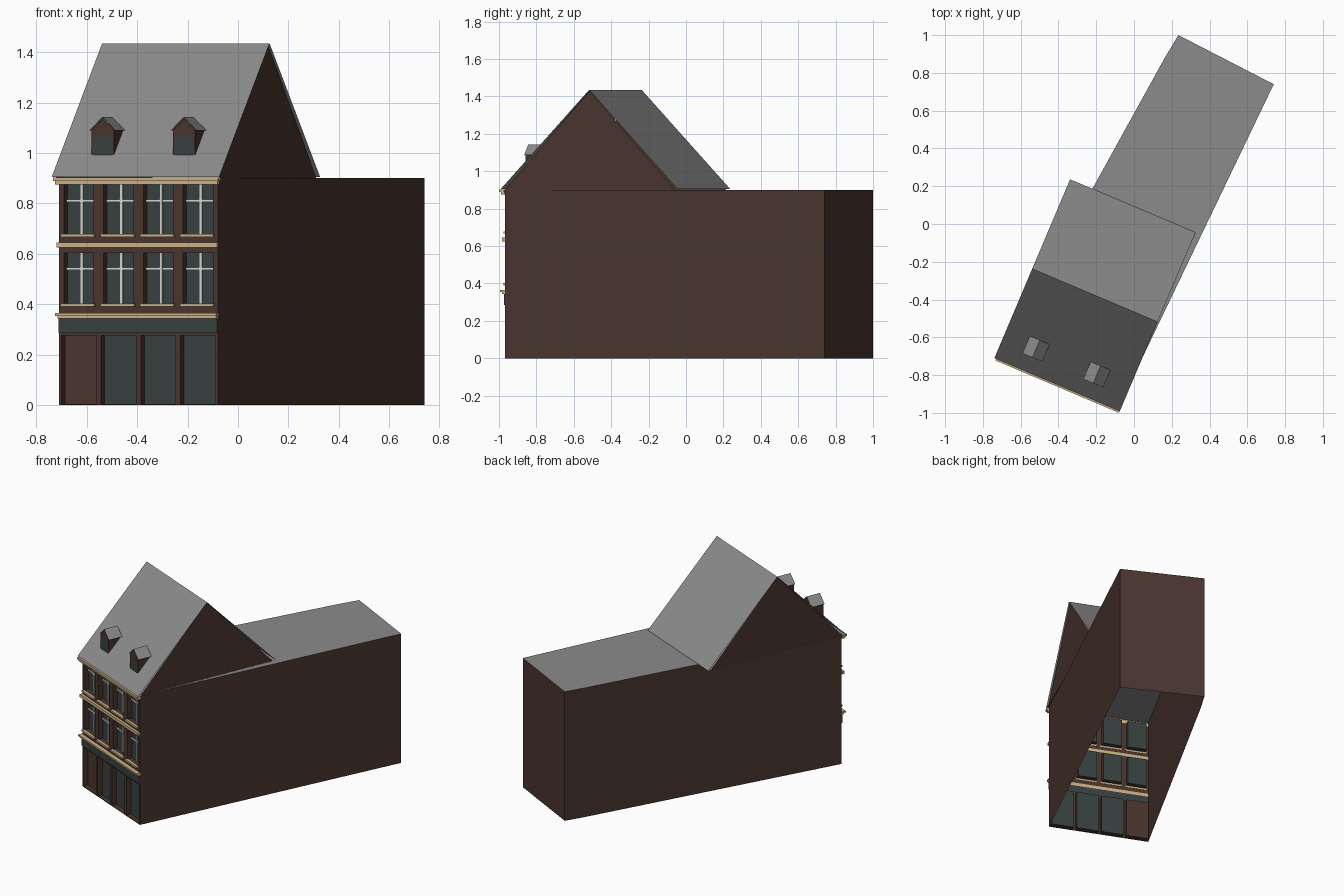
import bpy, bmesh
from mathutils import Vector

if "Cube" in bpy.data.objects:
    bpy.data.objects.remove(bpy.data.objects["Cube"])

# Local facade frame: u along the street front, v into the plot
P0 = Vector((-0.71, -0.70))
U = Vector((0.921, -0.39))
V = Vector((0.39, 0.921))
WIDTH, BAY = 0.684, 0.171


def W(u, v, z):
    p = P0 + U * u + V * v
    return (p.x, p.y, z)


def mat(name, c):
    m = bpy.data.materials.new(name)
    m.diffuse_color = (*c, 1)
    m.use_nodes = True
    m.node_tree.nodes["Principled BSDF"].inputs["Base Color"].default_value = m.diffuse_color
    return m


BRICK = mat("brown_brick", (0.068, 0.036, 0.027))
ROOF = mat("grey_slate", (0.26, 0.26, 0.26))
GLASS = mat("dark_teal_glass", (0.038, 0.053, 0.052))
STONE = mat("beige_stone", (0.60, 0.44, 0.24))
WHITE = mat("white_frame", (0.65, 0.67, 0.67))


class Part:
    """Collects faces given in world coordinates into one object."""
    def __init__(self, name, material):
        self.name, self.m, self.bm = name, material, bmesh.new()

    def face(self, *pts):
        self.bm.faces.new([self.bm.verts.new(p) for p in pts])

    def front(self, u0, u1, z0, z1, v=0.0):
        self.face(W(u0, v, z0), W(u1, v, z0), W(u1, v, z1), W(u0, v, z1))

    def box(self, u0, u1, v0, v1, z0, z1):
        a = [W(u, v, z0) for u, v in ((u0, v0), (u1, v0), (u1, v1), (u0, v1))]
        b = [(p[0], p[1], z1) for p in a]
        self.face(*a[::-1])
        self.face(*b)
        for i in range(4):
            j = (i + 1) % 4
            self.face(a[i], a[j], b[j], b[i])

    def done(self):
        bmesh.ops.remove_doubles(self.bm, verts=self.bm.verts, dist=1e-5)
        me = bpy.data.meshes.new(self.name)
        self.bm.to_mesh(me)
        self.bm.free()
        me.materials.append(self.m)
        bpy.context.collection.objects.link(bpy.data.objects.new(self.name, me))


# Side and back walls (open below), flat roof
plan = [W(WIDTH, 0, 0)[:2], (0.74, 0.74), (0.235, 1.0), (0.16, 0.875), W(0, 0, 0)[:2]]
walls = Part("outer_walls", BRICK)
for a, b in zip(plan, plan[1:]):
    walls.face((*a, 0), (*b, 0), (*b, 0.9), (*a, 0.9))
walls.done()
flat = Part("flat_roof", ROOF)
flat.face(*[(*p, 0.9) for p in plan])
flat.done()

# Front wall with recessed openings, glazing, frames and sills
wall = Part("front_wall", BRICK)
glass = Part("window_panes", GLASS)
door = Part("door", BRICK)
bars = Part("window_bars", WHITE)
sills = Part("window_sills", STONE)
REC = 0.035


def storey(z0, z1, o0, o1, half, transom=None):
    if o0 > z0:
        wall.front(0, WIDTH, z0, o0)
    wall.front(0, WIDTH, o1, z1)
    edge = 0
    for k in range(4):
        c = BAY * (k + 0.5)
        l, r = c - half, c + half
        wall.front(edge, l, o0, o1)
        edge = r
        # reveals
        wall.face(W(l, 0, o0), W(l, 0, o1), W(l, REC, o1), W(l, REC, o0))
        wall.face(W(r, 0, o0), W(r, REC, o0), W(r, REC, o1), W(r, 0, o1))
        wall.face(W(l, 0, o1), W(r, 0, o1), W(r, REC, o1), W(l, REC, o1))
        wall.face(W(l, 0, o0), W(l, REC, o0), W(r, REC, o0), W(r, 0, o0))
        pane = door if (transom is None and k == 0) else glass
        pane.front(l, r, o0, o1, REC)
        if transom:
            bars.box(c - 0.006, c + 0.006, REC - 0.009, REC - 0.001, o0, o1)
            bars.box(l, r, REC - 0.008, REC - 0.001, transom - 0.005, transom + 0.005)
            sills.box(l - 0.008, r + 0.008, -0.015, 0.002, o0 - 0.012, o0)
    wall.front(edge, WIDTH, o0, o1)


storey(0, 0.285, 0.004, 0.276, 0.075)
storey(0.365, 0.625, 0.402, 0.603, 0.064, 0.54)
storey(0.645, 0.875, 0.678, 0.875 - 0.001, 0.064, 0.811)
for p in (wall, glass, door, bars, sills):
    p.done()

# Shop fascia and stone bands
fascia = Part("shop_fascia", GLASS)
fascia.box(0, WIDTH, -0.006, 0, 0.285, 0.343)
fascia.done()
bands = Part("stone_bands", STONE)
for u, d, z0, z1 in ((0, 0.018, 0.343, 0.354), (0.005, 0.028, 0.354, 0.365),
                     (0.003, 0.018, 0.625, 0.645),
                     (0.008, 0.022, 0.875, 0.888), (0.013, 0.03, 0.888, 0.903)):
    bands.box(-u, WIDTH + u, -d, 0, z0, z1)
bands.done()

# Pitched roof with brick gables set slightly in
L, R, F, M, B, EZ, RZ = -0.023, 0.698, -0.02, 0.493, 1.007, 0.905, 1.435
roof = Part("pitched_roof", ROOF)
roof.face(W(L, F, EZ), W(R, F, EZ), W(R, M, RZ), W(L, M, RZ))
roof.face(W(R, B, EZ), W(L, B, EZ), W(L, M, RZ), W(R, M, RZ))
roof.face(W(L, F, EZ), W(L, B, EZ), W(R, B, EZ), W(R, F, EZ))
roof.done()
gables = Part("gable_walls", BRICK)
gables.face(W(0.69, 0, 0.9), W(0.69, 0.987, 0.9), W(0.69, M, 1.43))
gables.face(W(-0.015, 0.987, 0.9), W(-0.015, 0, 0.9), W(-0.015, M, 1.43))
gables.done()

# Two dormers
dw = Part("dormer_walls", BRICK)
dg = Part("dormer_windows", GLASS)
dr = Part("dormer_roofs", ROOF)
for c in (0.161, 0.511):
    h, v0, v1, e, t = 0.048, 0.065, 0.158, 1.09, 1.135
    l, r = c - h, c + h
    dw.face(W(l, v0, 0.988), W(r, v0, 0.988), W(r, v0, e), W(c, v0, t), W(l, v0, e))
    dw.face(W(r, v0, 0.988), W(r, v1, e), W(r, v0, e))
    dw.face(W(l, v0, 0.988), W(l, v0, e), W(l, v1, e))
    dw.face(W(r, v1, e), W(l, v1, e), W(c, v1, t))
    dg.front(c - 0.038, c + 0.040, 0.99, 1.065, v0 - 0.002)
    a, b = c - 0.057, c + 0.057
    dr.face(W(b, 0.061, 1.088), W(b, 0.161, 1.088), W(c, 0.161, 1.143), W(c, 0.061, 1.143))
    dr.face(W(a, 0.161, 1.088), W(a, 0.061, 1.088), W(c, 0.061, 1.143), W(c, 0.161, 1.143))
for p in (dw, dg, dr):
    p.done()
